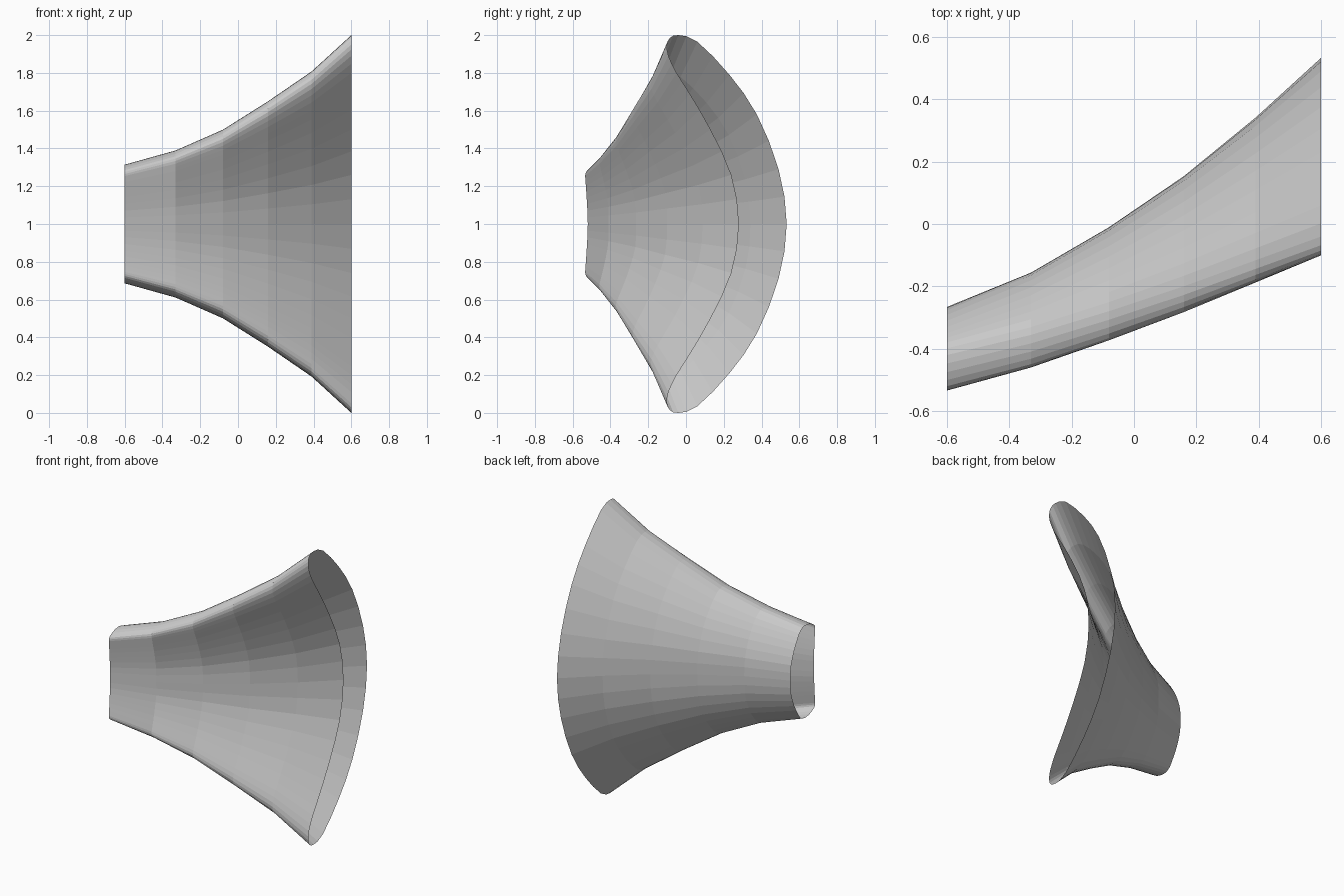
import bpy, bmesh
from mathutils import Vector

if "Cube" in bpy.data.objects:
    bpy.data.objects.remove(bpy.data.objects["Cube"])

# Half cross-sections (y, height from middle): back centre -> rounded lip -> front centre
WIDE = [(.533, 0), (.49, .29), (.375, .58), (.23, .79), (.06, .965), (-.04, 1.0), (-.085, .985),
        (-.10, .95), (-.093, .89), (-.05, .80), (.02, .69), (.13, .50), (.24, .26), (.28, 0)]
NARROW = [(-.266, 0), (-.277, .10), (-.31, .19), (-.35, .26), (-.38, .298), (-.42, .314), (-.475, .307),
          (-.52, .285), (-.533, .265), (-.533, .24), (-.53, .20), (-.526, .14), (-.522, .07), (-.52, 0)]

# Stations along the flare: x, height blend, centre y blend, lip y blend
STATIONS = [(-.6, 0, 0, 0), (-.33, .11, .138, .17), (-.08, .27, .32, .37),
            (.16, .49, .525, .58), (.39, .72, .76, .80), (.6, 1, 1, 1)]


def section(th, tc, tl):
    """Blend the two end sections at one station."""
    pts = []
    for (y0, z0), (y1, z1) in zip(NARROW, WIDE):
        t = tc * (1 - z1) + tl * z1
        pts.append(Vector((y0 + (y1 - y0) * t, z0 + (z1 - z0) * th)))
    return pts


def closed_loop(half, steps=2):
    """Mirror the half section and round it with a Catmull-Rom spline."""
    full = half + [Vector((p.x, -p.y)) for p in reversed(half[1:-1])]
    n, out = len(full), []
    for i in range(n):
        a, b, c, d = (full[(i + k) % n] for k in (-1, 0, 1, 2))
        for s in range(steps):
            t = s / steps
            out.append(.5 * (2 * b + (c - a) * t + (2 * a - 5 * b + 4 * c - d) * t * t
                             + (3 * b - a - 3 * c + d) * t ** 3))
    return out


# Flared crescent shell, open at both ends
bm = bmesh.new()
rings = []
for x, th, tc, tl in STATIONS:
    rings.append([bm.verts.new((x, p.x, 1 + p.y)) for p in closed_loop(section(th, tc, tl))])
for r0, r1 in zip(rings, rings[1:]):
    n = len(r0)
    for i in range(n):
        j = (i + 1) % n
        bm.faces.new((r0[i], r0[j], r1[j], r1[i]))
bmesh.ops.recalc_face_normals(bm, faces=bm.faces)
# Make sure the back wall faces outwards (+y)
back = max(bm.faces, key=lambda f: f.calc_center_median().y)
if back.normal.y < 0:
    bmesh.ops.reverse_faces(bm, faces=bm.faces)

mesh = bpy.data.meshes.new("flared_shell")
bm.to_mesh(mesh)
bm.free()
bpy.context.collection.objects.link(bpy.data.objects.new("flared_shell", mesh))
